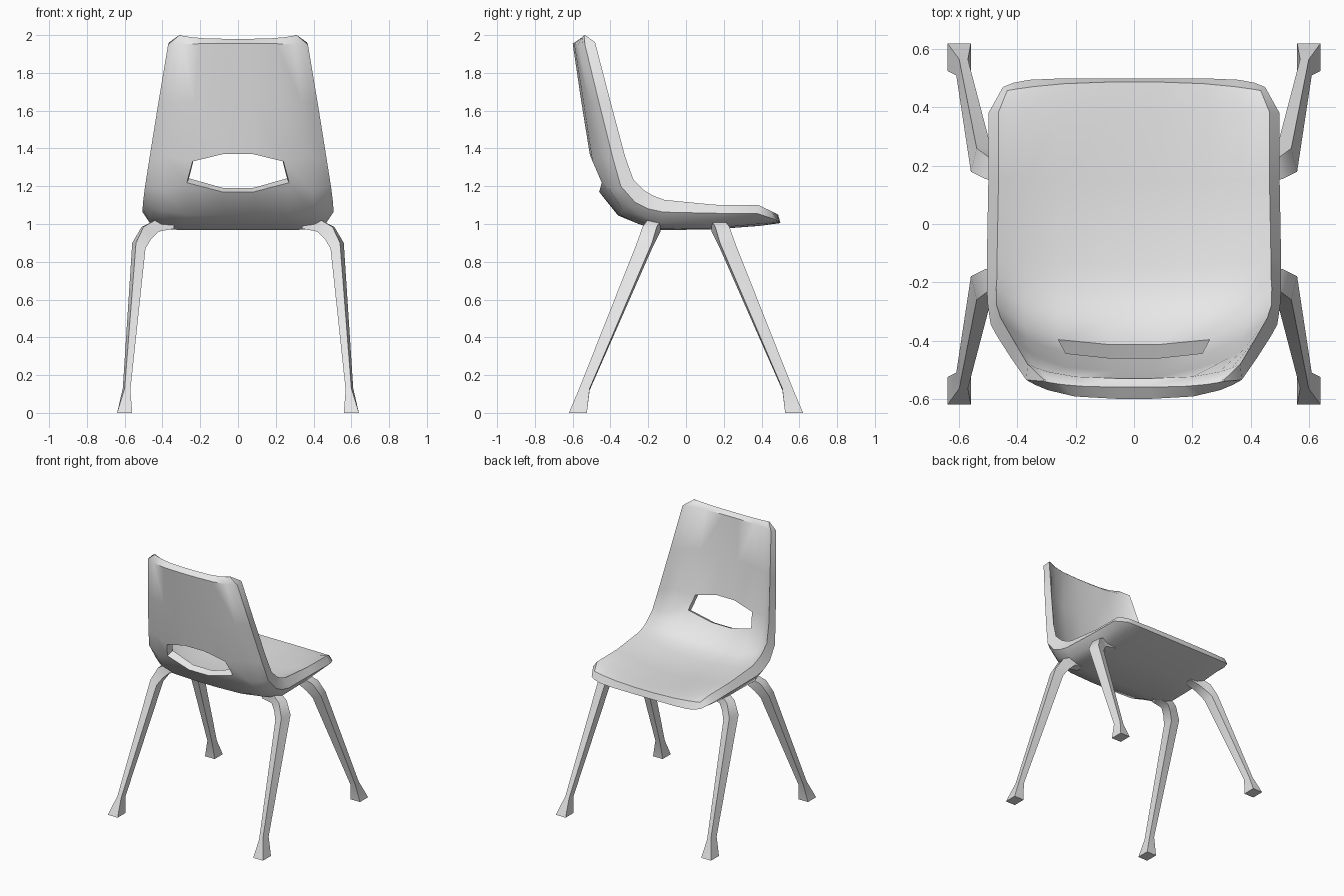
import bpy, bmesh, math

cube = bpy.data.objects.get("Cube")
if cube:
    bpy.data.objects.remove(cube, do_unlink=True)

grey = bpy.data.materials.new("light_grey")
grey.use_nodes = True
color = (0.8, 0.8, 0.8, 1)
grey.diffuse_color = color
grey.node_tree.nodes["Principled BSDF"].inputs["Base Color"].default_value = color


def finish(name, bm, angle):
    bmesh.ops.recalc_face_normals(bm, faces=bm.faces[:])
    mesh = bpy.data.meshes.new(name)
    bm.to_mesh(mesh)
    bm.free()
    mesh.materials.append(grey)
    obj = bpy.data.objects.new(name, mesh)
    bpy.context.collection.objects.link(obj)
    bpy.ops.object.select_all(action="DESELECT")
    obj.select_set(True)
    bpy.context.view_layer.objects.active = obj
    bpy.ops.object.shade_smooth_by_angle(angle=math.radians(angle))


# Shell rows, top of the backrest to front of the seat: half width,
# outer centre (y, z), outer side edge (y, z), centre and edge thickness,
# rim inset, dish power of the outer and inner skins
ROWS = [
    (0.31, (-0.56, 1.98), (-0.54, 2.0), 0.006, 0.006, 0.0, 3.5, 3.5),
    (0.37, (-0.60, 1.955), (-0.535, 1.95), 0.07, 0.055, 0.005, 3.5, 3.5),
    (0.422, (-0.555, 1.65), (-0.46, 1.64), 0.05, 0.06, 0.01, 3.5, 3.5),
    (0.47, (-0.51, 1.37), (-0.385, 1.34), 0.05, 0.065, 0.012, 3.5, 3.5),
    (0.492, (-0.46, 1.17), (-0.345, 1.20), 0.05, 0.075, 0.02, 3.5, 3.4),
    (0.503, (-0.36, 1.045), (-0.27, 1.115), 0.05, 0.08, 0.03, 5, 3.2),
    (0.505, (-0.25, 1.0), (-0.20, 1.08), 0.055, 0.075, 0.035, 8, 3),
    (0.505, (-0.15, 0.967), (-0.12, 1.063), 0.065, 0.065, 0.035, 12, 2.8),
    (0.50, (0.15, 0.972), (0.15, 1.057), 0.065, 0.045, 0.035, 12, 2.6),
    (0.50, (0.39, 0.99), (0.38, 1.055), 0.06, 0.045, 0.035, 8, 2.6),
    (0.45, (0.50, 1.005), (0.47, 1.025), 0.045, 0.04, 0.015, 8, 2.6),
]
COLS = [-1, -0.92, -0.8, -0.55, -0.17, 0.17, 0.55, 0.8, 0.92, 1]
HOLE_ROW, HOLE_COLS = 3, (3, 4, 5)


def offset(i, k):
    # Moves a centre (1) or edge (2) profile point to the inner skin
    y, z = ROWS[i][k]
    d = ROWS[i][k + 2]
    if i == len(ROWS) - 1:      # bevelled front lip
        return y - 0.012, z + d
    (y0, z0), (y1, z1) = ROWS[max(i - 1, 0)][k], ROWS[i + 1][k]
    s = d / math.hypot(y1 - y0, z1 - z0)
    return y - (z1 - z0) * s, z + (y1 - y0) * s


def shell_point(i, t, is_inner):
    f = abs(t) ** ROWS[i][6 + is_inner]
    c, e = (offset(i, k) if is_inner else ROWS[i][k] for k in (1, 2))
    y, z = (a + (b - a) * f for a, b in zip(c, e))
    x = (ROWS[i][0] - ROWS[i][5] * is_inner) * t
    if abs(t) == 0.55:          # pointed ends of the back opening
        if i == HOLE_ROW:
            x, z = x * 0.93, z - 0.035
        elif i == HOLE_ROW + 1:
            z += 0.045
    return x, y, z


bm = bmesh.new()
n, m = len(ROWS), len(COLS)
outer, inner = ([[bm.verts.new(shell_point(i, t, side)) for t in COLS] for i in range(n)]
                for side in (False, True))
for i in range(n - 1):
    for j in range(m - 1):
        if i == HOLE_ROW and j in HOLE_COLS:
            continue
        for g in (outer, inner):
            bm.faces.new((g[i][j], g[i][j + 1], g[i + 1][j + 1], g[i + 1][j]))


def wall(r0, r1, c0, c1):
    # Joins the two skins around a rectangle of the grid
    path = ([(r0, j) for j in range(c0, c1)] + [(i, c1) for i in range(r0, r1)]
            + [(r1, j) for j in range(c1, c0, -1)] + [(i, c0) for i in range(r1, r0, -1)])
    for (a, b), (c, d) in zip(path, path[1:] + path[:1]):
        bm.faces.new((outer[a][b], outer[c][d], inner[c][d], inner[a][b]))


wall(0, n - 1, 0, m - 1)
wall(HOLE_ROW, HOLE_ROW + 1, HOLE_COLS[0], HOLE_COLS[-1] + 1)
finish("seat_shell", bm, 45)

# Leg stations: outer (x, z), inner (x, z), y range, turn of the outer face
LEG = [
    ((0.34, 1.005), (0.34, 0.975), (0.135, 0.205), 0),
    ((0.44, 1.02), (0.42, 0.96), (0.135, 0.205), 0),
    ((0.51, 0.985), (0.46, 0.92), (0.155, 0.23), 0.01),
    ((0.56, 0.90), (0.49, 0.87), (0.18, 0.26), 0.02),
    ((0.61, 0.13), (0.57, 0.12), (0.51, 0.565), 0.01),
    ((0.64, 0.0), (0.56, 0.0), (0.525, 0.62), 0),
]


def leg(name, sx, sy):
    bm = bmesh.new()
    rings = []
    for (ox, oz), (ix, iz), (y0, y1), turn in LEG:
        corners = ((ox, y0, oz), (ox - turn, y1, oz), (ix, y1, iz), (ix, y0, iz))
        rings.append([bm.verts.new((sx * x, sy * y, z)) for x, y, z in corners])
    for a, b in zip(rings, rings[1:]):
        for k in range(4):
            q = (k + 1) % 4
            bm.faces.new((a[k], a[q], b[q], b[k]))
    bm.faces.new(rings[0])
    bm.faces.new(rings[-1])
    finish(name, bm, 35)


# The seat opens towards +y; left is +x
for end, sy in (("front", 1), ("back", -1)):
    for hand, sx in (("left", 1), ("right", -1)):
        leg(f"{end}_{hand}_leg", sx, sy)
